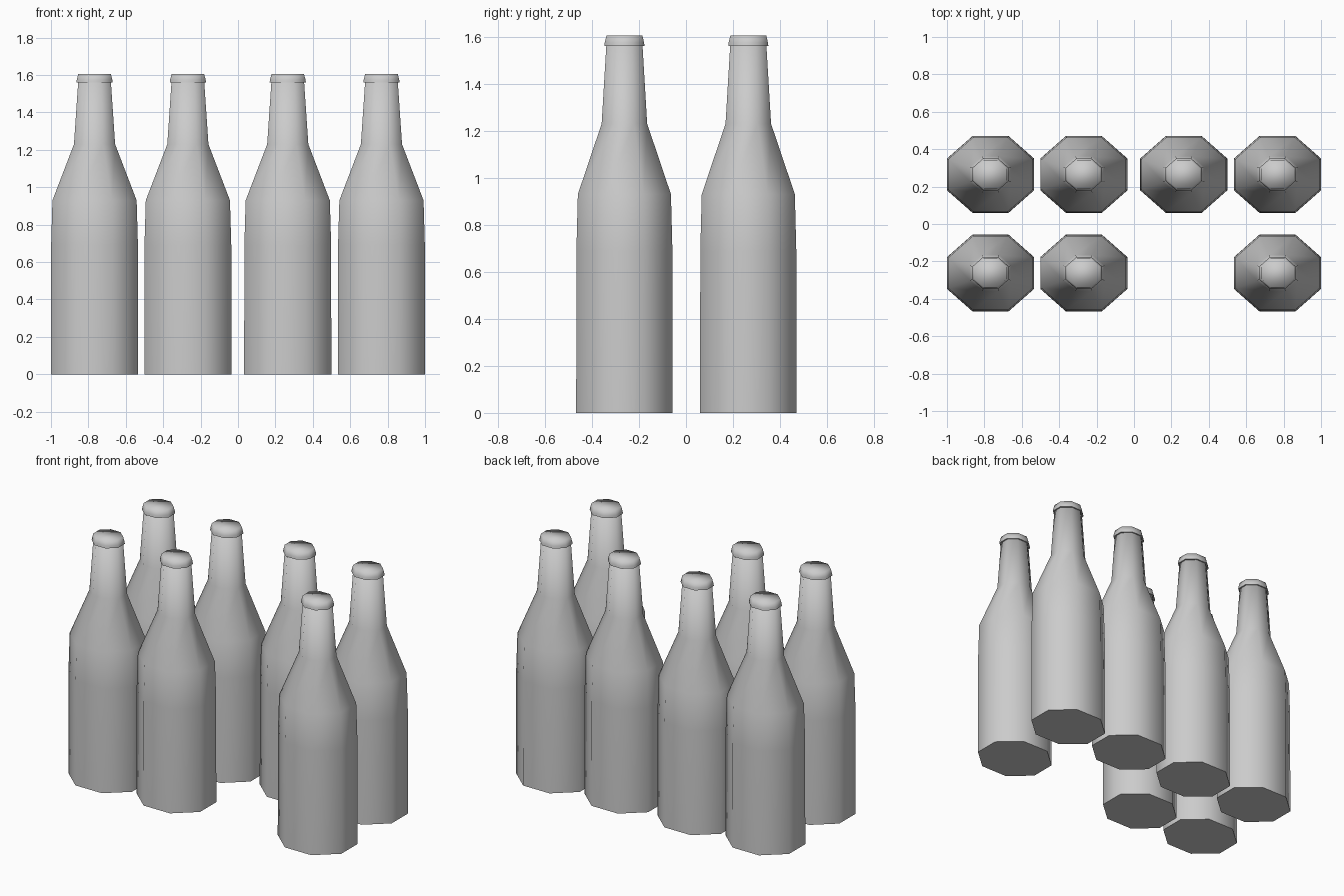
import bpy, bmesh
from math import cos, sin, pi

SIDES = 8
DEPTH_RATIO = 0.88   # bottles are slightly narrower front to back

if "Cube" in bpy.data.objects:
    bpy.data.objects.remove(bpy.data.objects["Cube"], do_unlink=True)

# Single matte grey
grey = bpy.data.materials.new("bottle_grey")
grey.use_nodes = True
colour = (0.6, 0.6, 0.6, 1)
grey.diffuse_color = colour
grey.node_tree.nodes["Principled BSDF"].inputs["Base Color"].default_value = colour


def lathe(name, profile):
    """Stack octagonal rings from (half width, height) pairs, closed at both ends."""
    bm = bmesh.new()
    rings = []
    for half, z in profile:
        r = half / cos(pi / SIDES)
        angles = [(i + 0.5) * 2 * pi / SIDES for i in range(SIDES)]
        rings.append([bm.verts.new((r * cos(a), r * sin(a) * DEPTH_RATIO, z)) for a in angles])
    for low, high in zip(rings, rings[1:]):
        for i in range(SIDES):
            j = (i + 1) % SIDES
            bm.faces.new((low[i], low[j], high[j], high[i])).smooth = True
    bm.faces.new(rings[0][::-1])            # flat underside
    bm.faces.new(rings[-1]).smooth = True   # top blends into the sides
    mesh = bpy.data.meshes.new(name)
    bm.to_mesh(mesh)
    bm.free()
    mesh.materials.append(grey)
    return mesh


# Body, shoulder and neck; then the crown cap
bottle = lathe("bottle", [(0.233, 0), (0.232, 0.69), (0.225, 0.93), (0.11, 1.23), (0.087, 1.57)])
cap = lathe("cap", [(0.097, 1.56), (0.095, 1.575), (0.087, 1.605)])

# Two rows of four, with one gap in the front row
columns = [-0.767, -0.268, 0.266, 0.767]
for row, y in (("front", -0.262), ("back", 0.265)):
    for n, x in enumerate(columns):
        if row == "front" and n == 2:
            continue
        for part, mesh in (("bottle", bottle), ("cap", cap)):
            obj = bpy.data.objects.new(f"{row}_{part}_{n + 1}", mesh)
            obj.location = (x, y, 0)
            bpy.context.collection.objects.link(obj)
